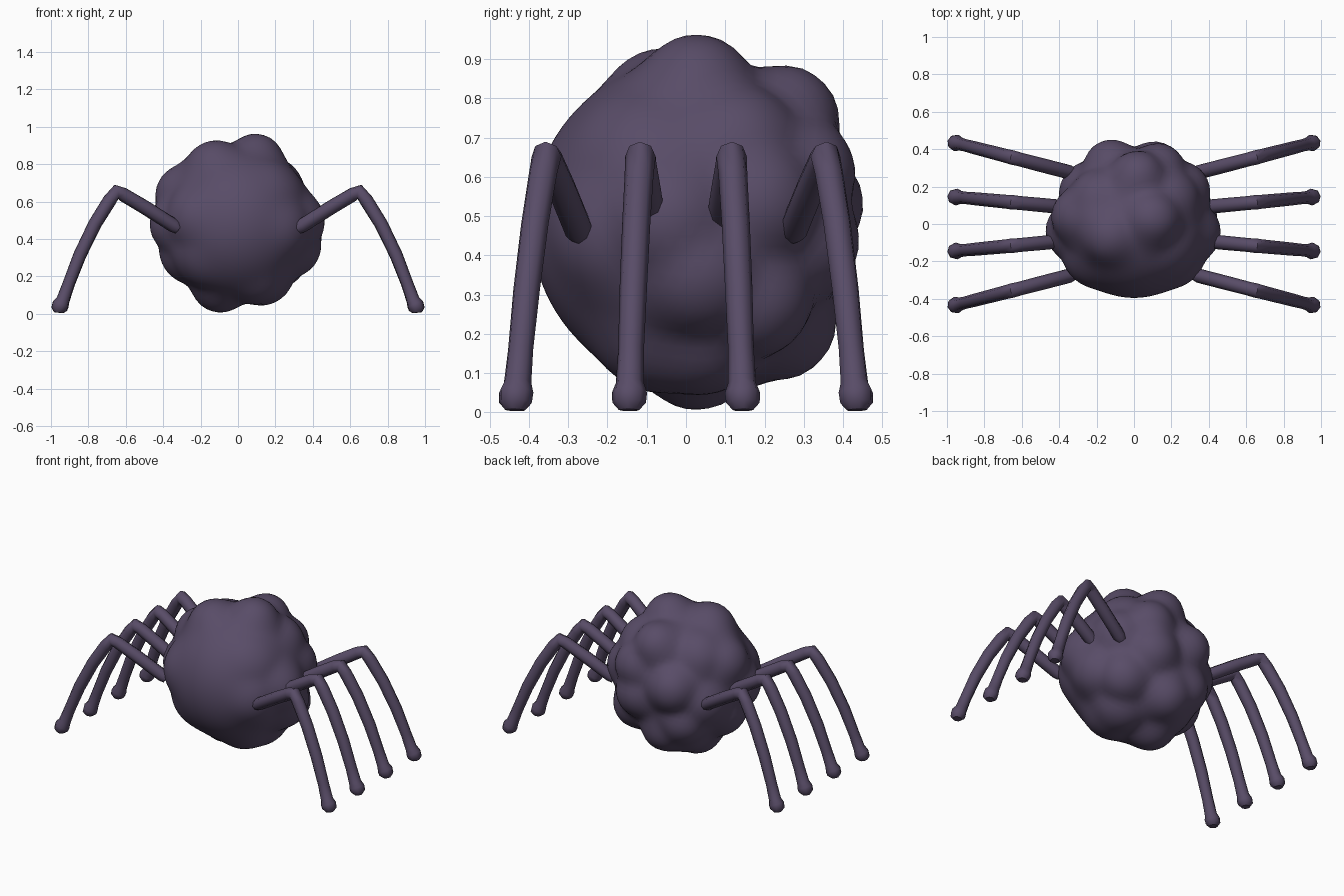
import bpy, bmesh, math
from mathutils import Vector

cube = bpy.data.objects.get("Cube")
if cube:
    bpy.data.objects.remove(cube, do_unlink=True)

# Single dusky purple colour
purple = bpy.data.materials.new("dusky_purple")
purple.use_nodes = True
colour = (0.098, 0.072, 0.136, 1)
purple.diffuse_color = colour
shader = next(n for n in purple.node_tree.nodes if n.type == "BSDF_PRINCIPLED")
shader.inputs["Base Color"].default_value = colour
shader.inputs["Roughness"].default_value = 0.8


def finish(obj, angle):
    """Apply the material and smooth shading."""
    obj.data.materials.clear()
    obj.data.materials.append(purple)
    bpy.ops.object.select_all(action="DESELECT")
    obj.select_set(True)
    bpy.context.view_layer.objects.active = obj
    bpy.ops.object.shade_smooth_by_angle(angle=math.radians(angle))


# Lump peaks, relative to the body centre
LUMPS = [Vector(p) for p in (
    # top
    (.135, .04, .475), (-.18, -.09, .43), (.03, .35, .36), (.28, .21, .29),
    (-.28, .2, .3), (-.42, .06, .23), (-.29, .02, .34),
    # back
    (.18, .41, .18), (-.17, .44, .07), (.16, .43, -.06), (-.36, .27, -.07),
    (.37, .27, .08), (-.22, .35, -.24), (-.04, .34, -.35), (.31, .25, -.27),
    # underside
    (-.14, .04, -.465), (.2, .06, -.415), (.16, -.11, -.41), (-.17, .22, -.38),
    # sides and front corners
    (-.395, .04, -.23), (.43, .05, -.18), (-.47, -.06, .0), (.46, -.07, .02),
    (-.335, -.275, .05), (.335, -.275, -.04), (-.28, -.2, -.26), (.27, -.2, .26),
)]
BASE = Vector((.41, .395, .412))


def base_radius(d):
    return 1 / math.sqrt(sum((d[i] / BASE[i]) ** 2 for i in range(3)))


# Body: smooth at the front, with rounded knobs around the back and sides
bm = bmesh.new()
bmesh.ops.create_icosphere(bm, subdivisions=5, radius=1)
for v in bm.verts:
    d = v.co.normalized()
    swell = 0
    for p in LUMPS:
        n = p.normalized()
        height = max(p.length - base_radius(n), 0)
        swell += (height * math.exp(-(d.angle(n) / .32) ** 2.5)) ** 3
    v.co = d * (base_radius(d) + swell ** (1 / 3)) + Vector((0, 0, .48))
mesh = bpy.data.meshes.new("body")
bm.to_mesh(mesh)
bm.free()
body = bpy.data.objects.new("body", mesh)
bpy.context.collection.objects.link(body)
finish(body, 60)


# Legs: bent tubes with a bulb at each foot; (x, z, thickness)
PATH = [(.32, .455, .03), (.345, .472, .038), (.50, .57, .038),
        (.615, .638, .037), (.65, .652, .039), (.687, .605, .037),
        (.765, .48, .036), (.845, .315, .035), (.905, .16, .033),
        (.935, .075, .036), (.948, .05, .045), (.956, .025, .043),
        (.958, .006, .026)]


def leg(name, side, y_hip, y_foot):
    curve = bpy.data.curves.new(name, "CURVE")
    curve.dimensions = "3D"
    curve.bevel_depth = 1
    curve.bevel_resolution = 2
    curve.use_fill_caps = True
    spline = curve.splines.new("POLY")
    spline.points.add(len(PATH) - 1)
    start, end = PATH[0][0], PATH[-1][0]
    for point, (x, z, r) in zip(spline.points, PATH):
        y = y_hip + (y_foot - y_hip) * (x - start) / (end - start)
        point.co = (side * x, y, z, 1)
        point.radius = r
    obj = bpy.data.objects.new(name, curve)
    bpy.context.collection.objects.link(obj)
    bpy.ops.object.select_all(action="DESELECT")
    obj.select_set(True)
    bpy.context.view_layer.objects.active = obj
    bpy.ops.object.convert(target="MESH")
    finish(bpy.context.view_layer.objects.active, 50)


for side, side_name in ((1, "left"), (-1, "right")):
    for end, end_name in ((-1, "front"), (1, "back")):
        leg(f"outer_{end_name}_{side_name}_leg", side, end * .27, end * .435)
        leg(f"inner_{end_name}_{side_name}_leg", side, end * .085, end * .145)
